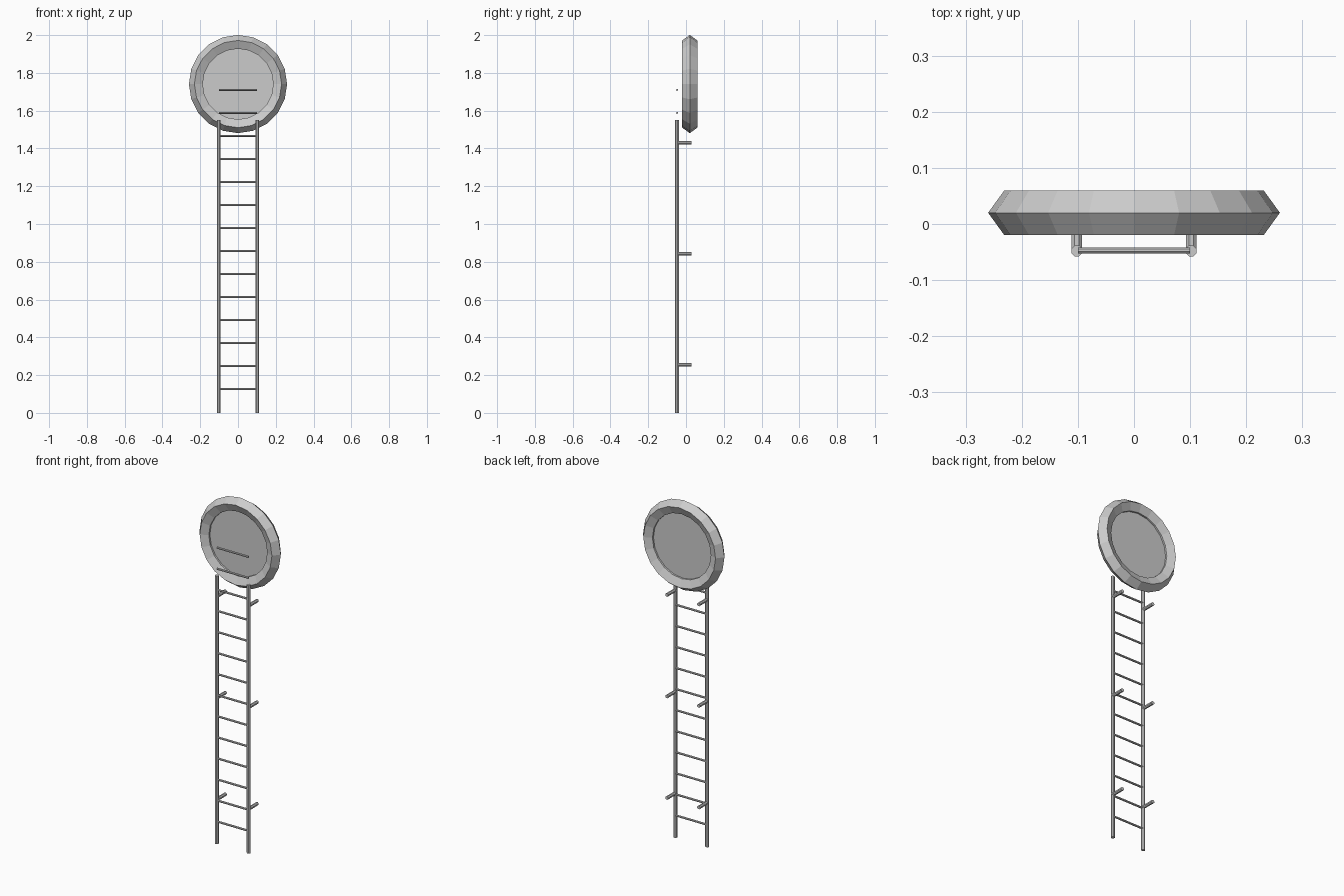
import bpy, bmesh, math
from mathutils import Vector, Matrix

if "Cube" in bpy.data.objects:
    bpy.data.objects.remove(bpy.data.objects["Cube"])

HUB = Vector((0, 0.02, 1.741))   # centre of the round head


def finish(bm, name):
    bmesh.ops.recalc_face_normals(bm, faces=bm.faces)
    me = bpy.data.meshes.new(name)
    bm.to_mesh(me)
    bm.free()
    ob = bpy.data.objects.new(name, me)
    bpy.context.collection.objects.link(ob)
    return ob


def rod(name, a, b, r, sides=8):
    """Capped bar from a to b, turned so that flats face the axes."""
    a, b = Vector(a), Vector(b)
    d = b - a
    bm = bmesh.new()
    spin = Matrix.Rotation(math.pi / sides, 4, 'Z')
    place = Matrix.Translation((a + b) / 2) @ d.to_track_quat('Z', 'Y').to_matrix().to_4x4()
    bmesh.ops.create_cone(bm, cap_ends=True, segments=sides, radius1=r, radius2=r,
                          depth=d.length, matrix=place @ spin)
    return finish(bm, name)


def ring(name, profile, sides):
    """Closed (radius, y) profile spun around the y axis through HUB."""
    bm = bmesh.new()
    loops = []
    for i in range(sides):
        t = 2 * math.pi * i / sides
        loops.append([bm.verts.new(HUB + Vector((r * math.cos(t), y, r * math.sin(t))))
                      for r, y in profile])
    n = len(profile)
    for i in range(sides):
        p, q = loops[i], loops[(i + 1) % sides]
        for j in range(n):
            k = (j + 1) % n
            bm.faces.new((p[j], p[k], q[k], q[j]))
    return finish(bm, name)


# ladder rails and wall brackets
for side, s in (("left", -1), ("right", 1)):
    x = s * 0.102
    rod(f"rail_{side}", (x, -0.048, 0), (x, -0.048, 1.55), 0.0105)
    for i in range(3):
        z = 0.255 + i * 0.587
        rod(f"bracket_{side}_{i}", (x, -0.048, z), (x, 0.03, z), 0.01)

# rungs, the top two standing free in front of the head
for i in range(14):
    z = 0.127 + i * 0.1218
    rod(f"rung_{i}", (-0.1, -0.047, z), (0.1, -0.047, z), 0.0058)

# faceted rim of the round head
ring("head_rim", [(0.26, 0), (0.231, -0.04), (0.187, -0.02),
                  (0.187, 0.02), (0.231, 0.04)], 20)

# recessed panel inside the rim
rod("head_panel", HUB - Vector((0, 0.01, 0)), HUB + Vector((0, 0.01, 0)), 0.188, 40)
